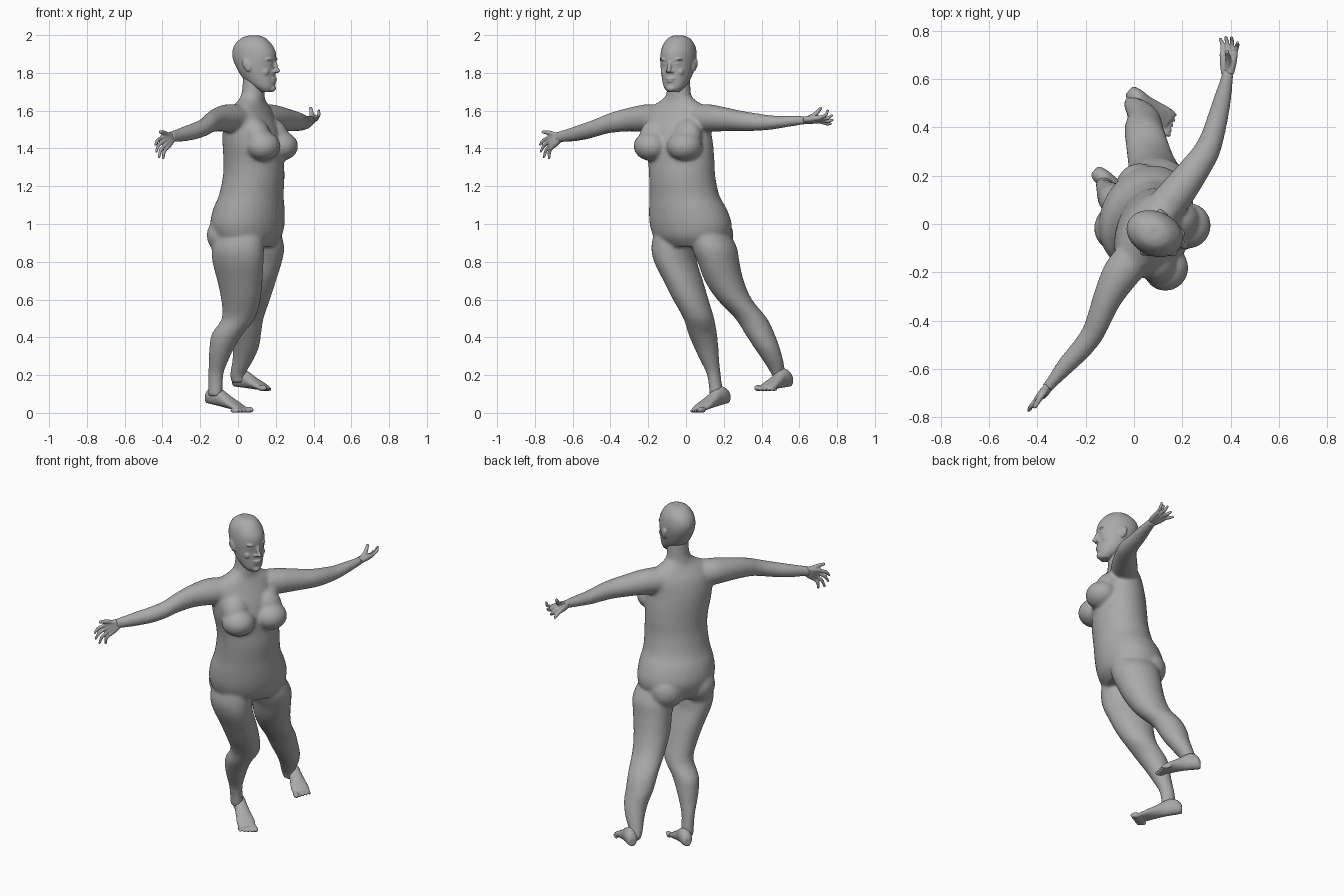
import bpy
import bmesh
import math
from mathutils import Matrix, Vector

default = bpy.data.objects.get("Cube")
if default:
    bpy.data.objects.remove(default)

skin = bpy.data.materials.new("grey clay")
skin.use_nodes = True
clay = (0.4, 0.4, 0.4, 1)
skin.diffuse_color = clay
skin.node_tree.nodes["Principled BSDF"].inputs["Base Color"].default_value = clay

UP = Vector((0, 0, 1))


def axes(yaw):
    """Forward and left directions for a heading in degrees."""
    a = math.radians(yaw)
    return Vector((math.cos(a), math.sin(a), 0)), Vector((-math.sin(a), math.cos(a), 0))


def spline(rows, steps):
    """Catmull-Rom interpolation of section rows."""
    rows = [Vector(r) for r in rows]
    out = []
    for i in range(len(rows) - 1):
        p, q = rows[i], rows[i + 1]
        before, after = rows[max(i - 1, 0)], rows[min(i + 2, len(rows) - 1)]
        for s in range(steps):
            t = s / steps
            m, n = (q - before) * 0.5, (after - p) * 0.5
            out.append(p * (2*t**3 - 3*t**2 + 1) + m * (t**3 - 2*t**2 + t)
                       + q * (3*t**2 - 2*t**3) + n * (t**3 - t**2))
    return out + [rows[-1]]


def loft(bm, rows, u, v, sides=24, steps=3):
    """Closed tube through rows of x, y, z, half-size on u, half-size on v."""
    rings = []
    for x, y, z, a, b in spline(rows, steps):
        ring = []
        for k in range(sides):
            t = 2 * math.pi * k / sides
            ring.append(bm.verts.new(Vector((x, y, z)) + u * a * math.cos(t) + v * b * math.sin(t)))
        rings.append(ring)
    for low, high in zip(rings, rings[1:]):
        for k in range(sides):
            n = (k + 1) % sides
            bm.faces.new((low[k], low[n], high[n], high[k]))
    bm.faces.new(rings[0][::-1])
    bm.faces.new(rings[-1])


def blob(bm, centre, size, yaw=0, pitch=0):
    """Ellipsoid sized forward, left and up."""
    turn = Matrix.Rotation(math.radians(yaw), 4, "Z") @ Matrix.Rotation(math.radians(pitch), 4, "Y")
    place = Matrix.Translation(centre) @ turn @ Matrix.Diagonal((*size, 1))
    bmesh.ops.create_uvsphere(bm, u_segments=20, v_segments=12, radius=1, matrix=place)


def finger(bm, root, tip, bend, r):
    """Tapered, slightly bent digit."""
    root, tip = Vector(root), Vector(tip)
    mid = root.lerp(tip, 0.55) + bend
    d = (tip - root).normalized()
    u = d.cross(UP).normalized()
    rows = [(*root, r, r), (*mid, r, r), (*tip, r * 0.75, r * 0.75)]
    loft(bm, rows, u, u.cross(d), 10)
    blob(bm, tip, (r * 0.78,) * 3)


def finish(bm, name, voxel, smooth):
    """Fuse the overlapping volumes into one smooth skin."""
    bmesh.ops.recalc_face_normals(bm, faces=bm.faces)
    mesh = bpy.data.meshes.new(name)
    bm.to_mesh(mesh)
    bm.free()
    mesh.materials.append(skin)
    obj = bpy.data.objects.new(name, mesh)
    bpy.context.collection.objects.link(obj)
    fuse = obj.modifiers.new("fuse", "REMESH")
    fuse.mode = "VOXEL"
    fuse.voxel_size = voxel
    fuse.use_smooth_shade = True
    relax = obj.modifiers.new("relax", "SMOOTH")
    relax.factor = 0.5
    relax.iterations = smooth


# Body: torso and neck
fwd, left = axes(-28)
body = bmesh.new()
loft(body, [
    (.05, .035, .88, .17, .13), (.05, .03, .93, .208, .17), (.05, .025, 1, .225, .188),
    (.058, .01, 1.08, .212, .182), (.07, -.008, 1.15, .19, .166), (.083, -.02, 1.25, .18, .158),
    (.083, -.025, 1.33, .182, .153), (.078, -.038, 1.42, .19, .15), (.068, -.045, 1.5, .188, .135),
    (.062, -.042, 1.57, .185, .108), (.068, -.04, 1.62, .16, .08), (.072, -.04, 1.645, .115, .067),
    (.077, -.04, 1.675, .073, .061), (.082, -.038, 1.72, .063, .058), (.085, -.04, 1.79, .06, .058),
], left, fwd, 36)

# Breasts and buttocks
for side in (-1, 1):
    bust = Vector((.078, -.042, 1.412)) + fwd * .115 + left * side * .1
    blob(body, bust, (.092, .095, .078), -28 + side * 12)
    blob(body, bust - fwd * .03 + UP * .05, (.07, .08, .1), -28, -20)
    seat = Vector((.05, .03, .94)) - fwd * .085 + left * side * .095
    blob(body, seat, (.095, .1, .1), -28)

# Legs
right_leg = [
    (.01, -.065, .97, .09, .13), (0, -.065, .88, .11, .145), (0, -.055, .8, .105, .143),
    (.01, -.015, .7, .098, .126), (.015, .025, .6, .09, .108), (.002, .068, .5, .079, .09),
    (-.055, .088, .42, .073, .086), (-.084, .106, .35, .064, .068), (-.102, .125, .28, .05, .053),
    (-.118, .148, .2, .035, .041), (-.12, .162, .09, .035, .04)]
left_leg = [
    (.1, .12, .97, .09, .13), (.112, .148, .88, .115, .138), (.108, .172, .8, .105, .13),
    (.09, .202, .7, .1, .115), (.072, .257, .6, .09, .1), (.05, .345, .5, .084, .086),
    (.042, .39, .42, .077, .082), (.042, .426, .35, .068, .07), (.026, .46, .28, .054, .056),
    (-.003, .492, .2, .036, .04), (.005, .505, .16, .036, .038)]
for leg in (right_leg, left_leg):
    loft(body, leg, left, fwd)

# Arms
right_arm = [
    (.02, -.12, 1.555, .08, .075), (-.05, -.2, 1.56, .078, .075), (-.108, -.3, 1.553, .062, .063),
    (-.148, -.4, 1.535, .052, .053), (-.175, -.46, 1.515, .047, .048), (-.22, -.52, 1.495, .044, .045),
    (-.28, -.585, 1.478, .038, .04), (-.335, -.65, 1.465, .026, .032), (-.36, -.68, 1.46, .024, .032)]
left_arm = [
    (.13, .07, 1.56, .08, .075), (.185, .14, 1.56, .075, .072), (.245, .22, 1.553, .065, .062),
    (.3, .3, 1.545, .055, .053), (.328, .37, 1.54, .048, .047), (.35, .45, 1.537, .043, .038),
    (.37, .53, 1.543, .036, .031), (.385, .6, 1.548, .027, .025), (.39, .635, 1.55, .027, .023)]
for arm in (right_arm, left_arm):
    d = Vector(arm[-1][:3]) - Vector(arm[0][:3])
    loft(body, arm, d.cross(UP).normalized(), UP)
finish(body, "body", 0.009, 8)

# Head: skull sections given as height, back, front, half-width
head = bmesh.new()
fwd, left = axes(-23)
core = Vector((.092, -.042, 0))
rows = []
for z, back, front, wide in [
        (1.998, -.035, .02, .025), (1.985, -.075, .055, .055), (1.95, -.113, .09, .08),
        (1.91, -.127, .111, .09), (1.87, -.122, .114, .092), (1.83, -.104, .11, .088),
        (1.79, -.08, .11, .08), (1.75, -.045, .11, .068), (1.72, 0, .108, .052), (1.698, .04, .095, .03)]:
    rows.append((*(core + fwd * (back + front) / 2 + UP * z), wide, (front - back) / 2))
loft(head, rows, left, fwd, 36)


def feature(f, l, z, size, pitch=0):
    blob(head, core + fwd * f + left * l + UP * z, size, -23, pitch)


# Nose, mouth, chin, then paired brows, eyes, cheeks and ears
feature(.115, 0, 1.835, (.014, .011, .04), -18)
feature(.126, 0, 1.812, (.016, .013, .011))
feature(.108, 0, 1.768, (.013, .026, .007))
feature(.106, 0, 1.755, (.013, .022, .007))
feature(.096, 0, 1.718, (.02, .025, .018))
for side in (-1, 1):
    feature(.112, side * .014, 1.807, (.011, .009, .008))
    feature(.092, side * .036, 1.872, (.02, .026, .008))
    feature(.092, side * .034, 1.848, (.013, .015, .008))
    feature(.074, side * .045, 1.805, (.024, .022, .024))
    feature(-.008, side * .09, 1.84, (.022, .009, .034), -12)
    feature(-.02, side * .097, 1.85, (.014, .006, .024))
finish(head, "head", 0.005, 3)


def hand(name, wrist, knuckles, tips, thumb, bend, r=.0095):
    """Palm stretched from the wrist to a row of knuckles, plus five digits."""
    bm = bmesh.new()
    first, last = (Vector(k) for k in knuckles)
    wrist = Vector(wrist)
    for i, tip in enumerate(tips):
        knuckle = first.lerp(last, i / 3)
        start = wrist + (knuckle - first.lerp(last, 0.5)) * 0.4
        finger(bm, start, knuckle, Vector(), .0165)
        finger(bm, knuckle, tip, Vector(bend), r)
    finger(bm, wrist, thumb, Vector(bend), .0125)
    finish(bm, name, 0.004, 3)


hand("right_hand", (-.35, -.668, 1.462), ((-.402, -.725, 1.458), (-.375, -.712, 1.405)),
     [(-.436, -.772, 1.42), (-.432, -.768, 1.385), (-.418, -.752, 1.355), (-.395, -.725, 1.35)],
     (-.41, -.755, 1.487), (-.006, -.004, .006))
hand("left_hand", (.388, .622, 1.55), ((.418, .705, 1.562), (.367, .7, 1.545)),
     [(.428, .75, 1.6), (.404, .772, 1.575), (.38, .773, 1.55), (.358, .765, 1.53)],
     (.385, .712, 1.612), (.004, .01, -.006))


def foot(name, heel, toe, inner):
    """Sole running from heel to toes; inner is the side of the big toe."""
    bm = bmesh.new()
    heel, toe = Vector(heel), Vector(toe)
    run = toe - heel
    yaw = math.degrees(math.atan2(run.y, run.x))
    ahead, side = axes(yaw)
    rows = []
    for t, wide, high in [(0, .018, .024), (.06, .031, .038), (.2, .036, .05), (.35, .036, .047),
                          (.55, .044, .034), (.74, .052, .023), (.9, .046, .014)]:
        rows.append((*(heel + run * t + UP * high), wide, high))
    loft(bm, rows, side, UP)
    for i in range(5):
        r = .0165 if i == 0 else .0125 - i * .0007
        spot = toe - ahead * (.015 + .0075 * i) + side * inner * (.038 - .0205 * i) + UP * r
        blob(bm, spot, (.03, r * 0.9, r), yaw)
    finish(bm, name, 0.005, 3)


foot("right_foot", (-.165, .222, .052), (.045, .045, .0), 1)
foot("left_foot", (-.022, .552, .14), (.163, .402, .115), -1)
